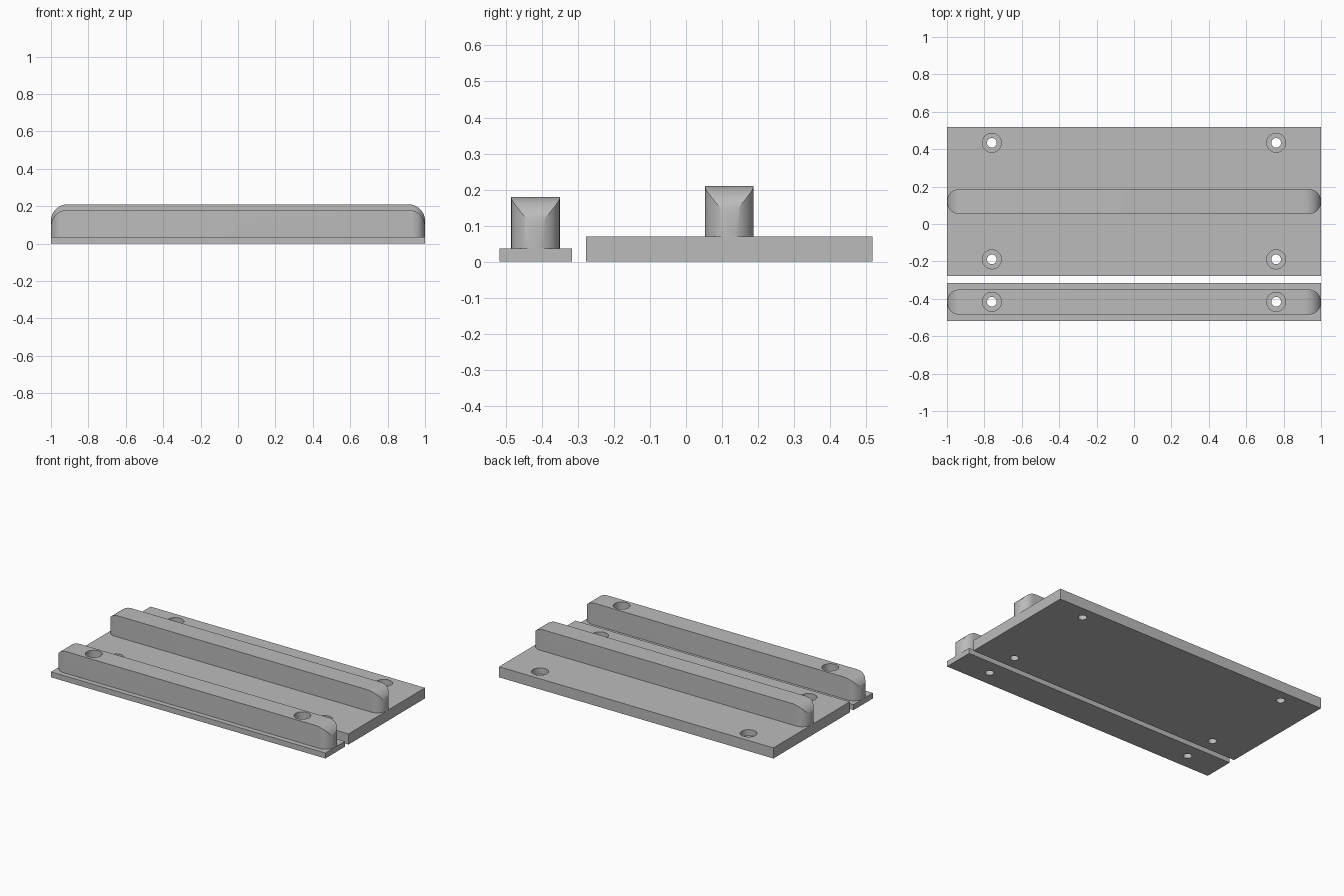
import bpy, bmesh, math

if "Cube" in bpy.data.objects:
    bpy.data.objects.remove(bpy.data.objects["Cube"])

grey = bpy.data.materials.new("plain grey")
grey.diffuse_color = (0.5, 0.5, 0.5, 1)
grey.use_nodes = True
grey.node_tree.nodes["Principled BSDF"].inputs["Base Color"].default_value = grey.diffuse_color


def prism(name, outline, to3d, depth):
    """Extrude a closed 2D outline along a vector."""
    bm = bmesh.new()
    face = bm.faces.new([bm.verts.new(to3d(a, b)) for a, b in outline])
    ext = bmesh.ops.extrude_face_region(bm, geom=[face])["geom"]
    bmesh.ops.translate(bm, vec=depth, verts=[v for v in ext if isinstance(v, bmesh.types.BMVert)])
    bmesh.ops.recalc_face_normals(bm, faces=bm.faces)
    mesh = bpy.data.meshes.new(name)
    bm.to_mesh(mesh)
    bm.free()
    mesh.materials.append(grey)
    ob = bpy.data.objects.new(name, mesh)
    bpy.context.collection.objects.link(ob)
    return ob


def arc(cx, cy, r, start, end, n):
    return [(cx + r * math.cos(math.radians(start + (end - start) * i / n)),
             cy + r * math.sin(math.radians(start + (end - start) * i / n))) for i in range(n + 1)]


def boolean(ob, cutter, op):
    mod = ob.modifiers.new(op, 'BOOLEAN')
    mod.operation, mod.object, mod.solver = op, cutter, 'EXACT'
    bpy.context.view_layer.objects.active = ob
    bpy.ops.object.modifier_apply(modifier=mod.name)
    bpy.data.objects.remove(cutter)


def plate(name, y0, y1, h):
    return prism(name, [(-1, y0), (1, y0), (1, y1), (-1, y1)], lambda x, y: (x, y, 0), (0, 0, h))


def bar(name, y0, y1, z0, z1):
    """Round-ended rail whose end edges roll over at the top."""
    r, c, roll = (y1 - y0) / 2, (y0 + y1) / 2, 0.09
    ob = prism(name, arc(1 - r, c, r, -90, 90, 20) + arc(r - 1, c, r, 90, 270, 20),
               lambda x, y: (x, y, z0), (0, 0, z1 - z0 + 0.05))
    side = ([(-1.05, z0 - 0.1), (1.05, z0 - 0.1), (1.05, z1 - roll), ]
            + arc(1 - roll, z1 - roll, roll, 0, 90, 12)
            + arc(roll - 1, z1 - roll, roll, 90, 180, 12) + [(-1.05, z1 - roll)])
    boolean(ob, prism("end_roll", side, lambda x, z: (x, y0 - 0.1, z), (0, y1 - y0 + 0.2, 0)), 'INTERSECT')
    return ob


def screw_holes(ob, y, floor):
    """Counterbored through holes near both ends."""
    for x in (-0.76, 0.76):
        for r, z in ((0.051, floor), (0.026, -0.1)):
            boolean(ob, prism("drill", arc(x, y, r, 0, 348.75, 31),
                              lambda a, b: (a, b, z), (0, 0, 0.5)), 'DIFFERENCE')


# Wide base with its rail
base = plate("base_plate", -0.277, 0.518, 0.07)
for y in (-0.189, 0.434):
    screw_holes(base, y, 0.03)
base_rail = bar("base_rail", 0.053, 0.187, 0.068, 0.21)

# Narrow strip with its rail, fused then drilled through both
strip = plate("front_strip", -0.518, -0.316, 0.036)
boolean(strip, bar("front_rail", -0.485, -0.35, 0.02, 0.18), 'UNION')
screw_holes(strip, -0.416, 0.036)

# Smooth rounded surfaces, sharp edges kept
for ob in (base, base_rail, strip):
    bpy.ops.object.select_all(action='DESELECT')
    ob.select_set(True)
    bpy.context.view_layer.objects.active = ob
    bpy.ops.object.shade_smooth_by_angle(angle=math.radians(30))
